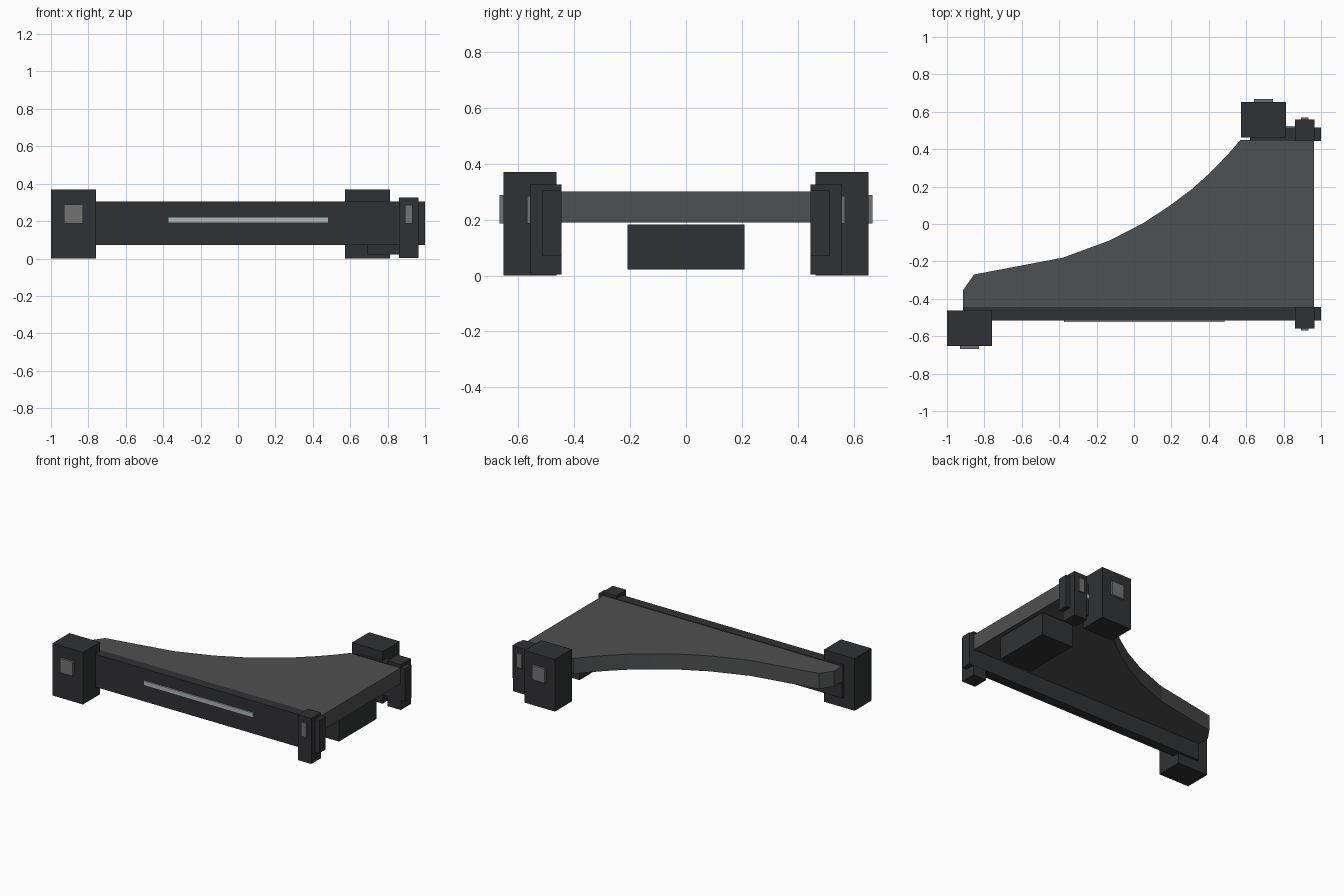
import bpy, bmesh

if "Cube" in bpy.data.objects:
    bpy.data.objects.remove(bpy.data.objects["Cube"])


def material(name, r, g, b):
    m = bpy.data.materials.new(name)
    m.diffuse_color = (r, g, b, 1)
    m.use_nodes = True
    m.node_tree.nodes["Principled BSDF"].inputs["Base Color"].default_value = m.diffuse_color
    return m


DARK = material("dark_plastic", 0.03, 0.031, 0.033)
GREY = material("deck_grey", 0.078, 0.08, 0.082)
HUB = material("cap_grey", 0.17, 0.17, 0.17)
LIGHT = material("light_strip", 0.42, 0.48, 0.51)


def prism(name, outline, z0, z1, mat):
    """Extrude an xy outline from z0 to z1."""
    bm = bmesh.new()
    face = bm.faces.new([bm.verts.new((x, y, z0)) for x, y in outline])
    new = bmesh.ops.extrude_face_region(bm, geom=[face])["geom"]
    verts = [v for v in new if isinstance(v, bmesh.types.BMVert)]
    bmesh.ops.translate(bm, verts=verts, vec=(0, 0, z1 - z0))
    bmesh.ops.recalc_face_normals(bm, faces=bm.faces)
    mesh = bpy.data.meshes.new(name)
    bm.to_mesh(mesh)
    bm.free()
    mesh.materials.append(mat)
    obj = bpy.data.objects.new(name, mesh)
    bpy.context.collection.objects.link(obj)
    return obj


def box(name, x, y, z, mat):
    (x0, x1), (y0, y1) = sorted(x), sorted(y)
    return prism(name, [(x0, y0), (x1, y0), (x1, y1), (x0, y1)], z[0], z[1], mat)


# deck plate with the concave swept edge
deck = [(-0.915, -0.447), (0.963, -0.447), (0.963, 0.45), (0.57, 0.45),
        (0.5, 0.37), (0.41, 0.277), (0.31, 0.187), (0.19, 0.097), (0.05, 0.005),
        (-0.13, -0.088), (-0.38, -0.18), (-0.855, -0.27), (-0.915, -0.355)]
prism("deck", deck, 0.19, 0.30, GREY)

# box hanging under the wide end
box("under_box", (0.69, 0.94), (-0.209, 0.209), (0.022, 0.183), DARK)

# each side: rail, light strip, large post, small post and their caps
sides = [("front", -1, -0.915, (-0.375, 0.485), -1.0),
         ("back", 1, 0.62, (0.73, 0.90), 0.572)]
for side, s, rail_start, strip, post in sides:
    box(side + "_rail", (rail_start, 1.0), (s * 0.445, s * 0.515), (0.072, 0.304), DARK)
    box(side + "_light_strip", strip, (s * 0.51, s * 0.525), (0.19, 0.222), LIGHT)
    box(side + "_large_post", (post, post + 0.24), (s * 0.463, s * 0.653), (0, 0.37), DARK)
    box(side + "_large_cap", (post + 0.07, post + 0.17), (s * 0.64, s * 0.668), (0.187, 0.288), HUB)
    box(side + "_small_post", (0.86, 0.966), (s * 0.446, s * 0.558), (0.003, 0.325), DARK)
    box(side + "_small_cap", (0.892, 0.932), (s * 0.55, s * 0.57), (0.187, 0.285), HUB)
